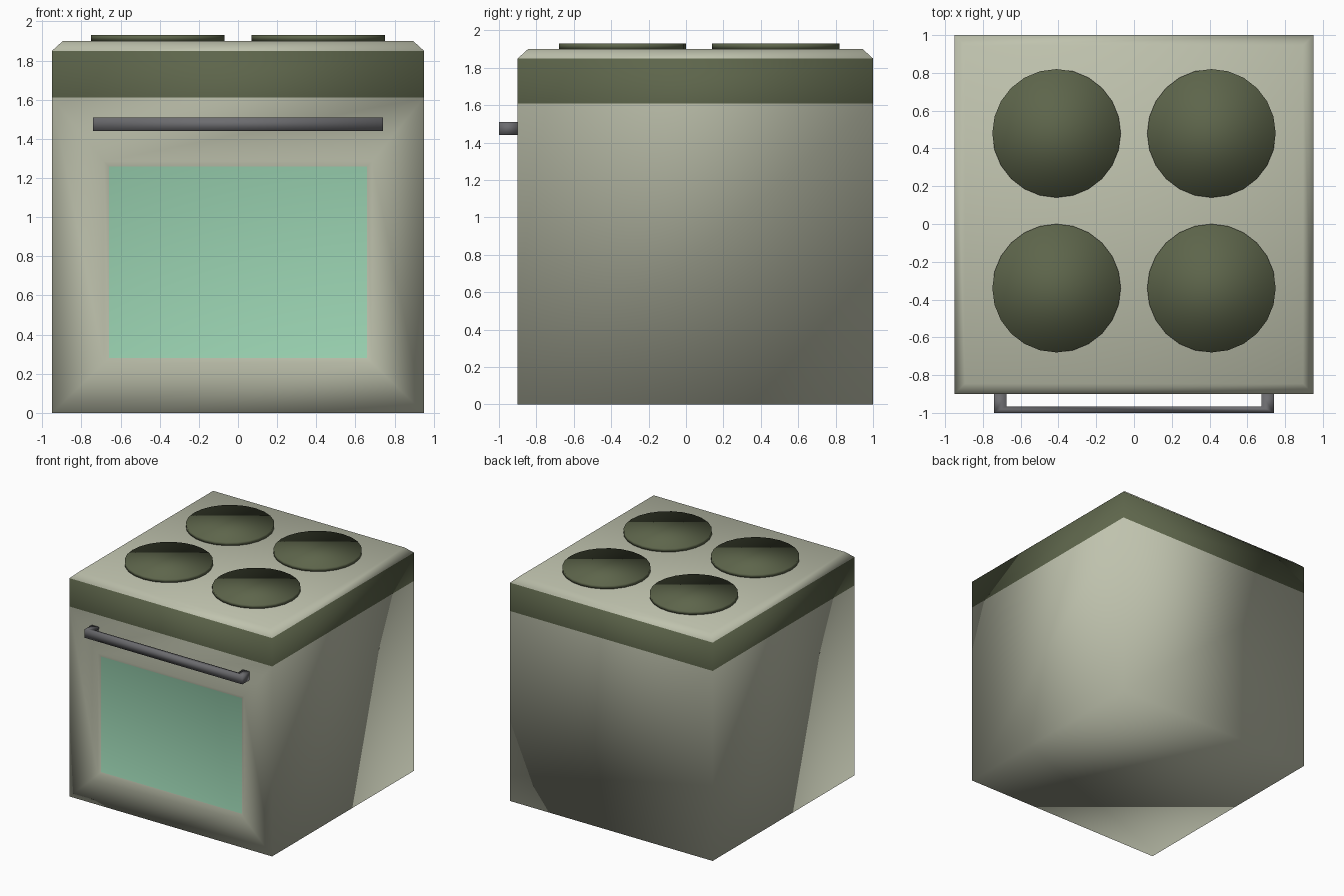
import bpy, bmesh

if "Cube" in bpy.data.objects:
    bpy.data.objects.remove(bpy.data.objects["Cube"])


def material(name, rgb):
    m = bpy.data.materials.new(name)
    m.diffuse_color = (*rgb, 1)
    m.use_nodes = True
    m.node_tree.nodes["Principled BSDF"].inputs["Base Color"].default_value = m.diffuse_color
    return m


CREAM = material("cream enamel", (0.52, 0.54, 0.42))
GREEN = material("dark green", (0.11, 0.13, 0.07))
GLASS = material("oven glass", (0.33, 0.66, 0.45))
STEEL = material("steel", (0.15, 0.15, 0.16))


def finish(name, bm, mats):
    bmesh.ops.recalc_face_normals(bm, faces=bm.faces)
    for f in bm.faces:
        f.smooth = True
    me = bpy.data.meshes.new(name)
    bm.to_mesh(me)
    bm.free()
    for m in mats:
        me.materials.append(m)
    ob = bpy.data.objects.new(name, me)
    bpy.context.collection.objects.link(ob)
    return ob


def bridge(bm, a, b, mat):
    faces = []
    for i in range(len(a)):
        j = (i + 1) % len(a)
        f = bm.faces.new((a[i], a[j], b[j], b[i]))
        f.material_index = mat
        faces.append(f)
    return faces


# Cabinet: stacked rectangles (inset, height) with green band and bevelled top
bm = bmesh.new()
X, Y0, Y1 = 0.95, -0.90, 1.0
rings = []
for d, z in ((0, 0), (0, 1.61), (0, 1.85), (0.055, 1.90)):
    rings.append([bm.verts.new((x, y, z)) for x, y in
                  ((-X + d, Y0 + d), (X - d, Y0 + d), (X - d, Y1 - d), (-X + d, Y1 - d))])
lower = bridge(bm, rings[0], rings[1], 0)
bridge(bm, rings[1], rings[2], 1)
bridge(bm, rings[2], rings[3], 0)
bm.faces.new(rings[0])
bm.faces.new(rings[3])

# Door front with a shallow window
front = [rings[0][0], rings[0][1], rings[1][1], rings[1][0]]
bmesh.ops.delete(bm, geom=[lower[0]], context='FACES_ONLY')


def window_ring(w, z0, z1, y):
    return [bm.verts.new((x, y, z)) for x, z in ((-w, z0), (w, z0), (w, z1), (-w, z1))]


frame = window_ring(0.685, 0.255, 1.285, Y0)
pane = window_ring(0.66, 0.28, 1.26, Y0 + 0.01)
bridge(bm, front, frame, 0)
bridge(bm, frame, pane, 0)
bm.faces.new(pane).material_index = 2
finish("oven_body", bm, (CREAM, GREEN, GLASS))

# Handle: U-shaped outline extruded upward
bm = bmesh.new()
outline = [(-0.74, -0.9), (-0.74, -1.0), (0.74, -1.0), (0.74, -0.9),
           (0.675, -0.9), (0.675, -0.965), (-0.675, -0.965), (-0.675, -0.9)]
low, high = [[bm.verts.new((x, y, z)) for x, y in outline] for z in (1.44, 1.51)]
bridge(bm, low, high, 0)
bm.faces.new(low)
bm.faces.new(high)
finish("door_handle", bm, (STEEL,))

# Four hotplates
for row, y in (("front", -0.34), ("back", 0.48)):
    for side, x in (("left", -0.41), ("right", 0.41)):
        bm = bmesh.new()
        bmesh.ops.create_cone(bm, cap_ends=True, segments=24,
                              radius1=0.34, radius2=0.34, depth=0.03)
        ob = finish(f"hotplate_{row}_{side}", bm, (GREEN,))
        ob.location = (x, y, 1.915)
